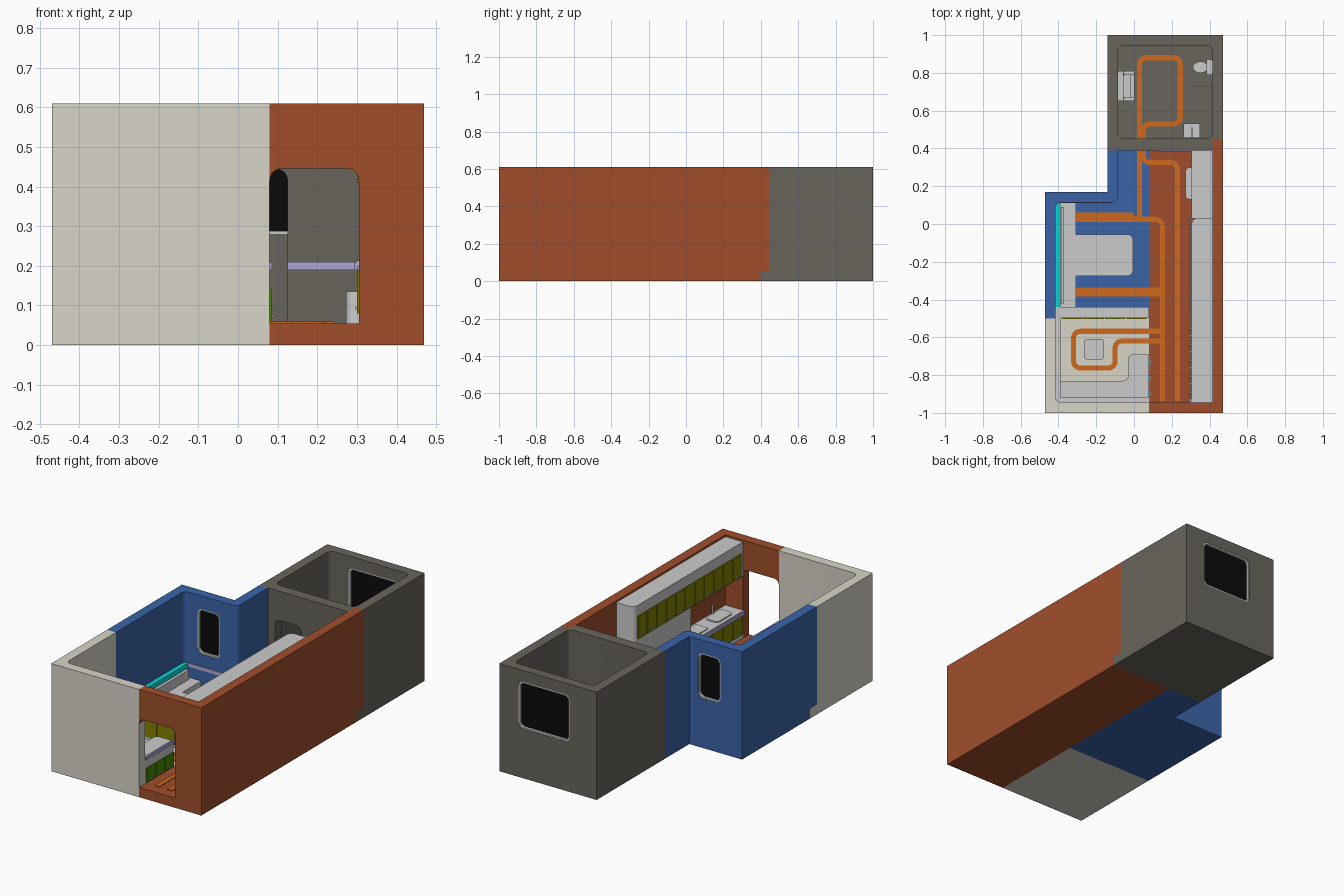
import bpy, bmesh, math
from mathutils import Vector

if "Cube" in bpy.data.objects:
    bpy.data.objects.remove(bpy.data.objects["Cube"])

COLORS = {
    "cream": (.69, .66, .58), "red": (.35, .076, .025), "blue": (.042, .127, .39),
    "slate": (.138, .13, .107), "orange": (.63, .138, .012), "teal": (0, .7, .7),
    "olive": (.22, .22, 0), "green": (.06, .25, 0), "lilac": (.45, .4, .7),
    "black": (.003, .003, .003)}
MATS = {}
for key, c in COLORS.items():
    MATS[key] = bpy.data.materials.new(key)
    MATS[key].diffuse_color = (*c, 1)

FLOOR, TOP = .055, .61


def finish(name, bm, col):
    bmesh.ops.recalc_face_normals(bm, faces=bm.faces)
    me = bpy.data.meshes.new(name)
    bm.to_mesh(me)
    bm.free()
    ob = bpy.data.objects.new(name, me)
    bpy.context.collection.objects.link(ob)
    if col:
        me.materials.append(MATS[col])
    return ob


def fillet(pts, r, closed=True, n=6):
    """Round the corners of a polygon or path; r is one radius or one per corner."""
    out, k = [], len(pts)
    rs = r if isinstance(r, (list, tuple)) else [r] * k
    for i, p in enumerate(pts):
        if rs[i] == 0 or (not closed and i in (0, k - 1)):
            out.append(Vector(p))
            continue
        p = Vector(p)
        a, b = Vector(pts[i - 1]) - p, Vector(pts[(i + 1) % k]) - p
        d = min(rs[i], .49 * a.length, .49 * b.length)
        a.normalize()
        b.normalize()
        for j in range(n + 1):
            t = math.pi / 2 * j / n
            out.append(p + d * (a * (1 - math.sin(t)) + b * (1 - math.cos(t))))
    return out


def prism(name, pts, lo, hi, col=None, axis="z"):
    place = {"z": lambda p, h: (p[0], p[1], h), "y": lambda p, h: (p[0], h, p[1])}[axis]
    bm = bmesh.new()
    a = [bm.verts.new(place(p, lo)) for p in pts]
    b = [bm.verts.new(place(p, hi)) for p in pts]
    bm.faces.new(a)
    bm.faces.new(b)
    for i in range(len(a)):
        j = (i + 1) % len(a)
        bm.faces.new((a[i], a[j], b[j], b[i]))
    return finish(name, bm, col)


def rect(x0, x1, y0, y1):
    return [(x0, y0), (x1, y0), (x1, y1), (x0, y1)]


def box(name, x0, x1, y0, y1, z0, z1, col=None, r=0):
    return prism(name, fillet(rect(x0, x1, y0, y1), r), z0, z1, col)


def cut(ob, *cutters):
    for c in cutters:
        m = ob.modifiers.new("cut", "BOOLEAN")
        m.object, m.operation, m.solver = c, "DIFFERENCE", "EXACT"
    dg = bpy.context.evaluated_depsgraph_get()
    me = bpy.data.meshes.new_from_object(ob.evaluated_get(dg))
    ob.modifiers.clear()
    ob.data = me


def ribbon(name, path, width=.027, r=.035):
    """Flat floor track along a rounded path."""
    pts = fillet(path, r, closed=False)
    bm, prev = bmesh.new(), None
    for i, p in enumerate(pts):
        t = (pts[min(i + 1, len(pts) - 1)] - pts[max(i - 1, 0)]).normalized()
        nrm = Vector((-t.y, t.x)) * width / 2
        row = [bm.verts.new((*(p + s * nrm), z)) for s, z in
               ((1, FLOOR), (1, FLOOR + .004), (-1, FLOOR + .004), (-1, FLOOR))]
        if prev:
            for j in range(4):
                k = (j + 1) % 4
                bm.faces.new((prev[j], prev[k], row[k], row[j]))
        else:
            bm.faces.new(row)
        prev = row
    bm.faces.new(prev)
    return finish(name, bm, "orange")


# --- floor slabs of the four modules
box("cream_floor", -.47, .08, -1, -.44, 0, FLOOR, "cream")
box("red_floor", .08, .47, -1, .39, 0, FLOOR, "red")
box("bath_floor", -.14, .47, .39, 1, 0, FLOOR, "slate")
prism("blue_floor", [(-.47, -.44), (.08, -.44), (.08, .39), (-.14, .39), (-.14, .17), (-.47, .17)],
      0, FLOOR, "blue")

# --- cutters for rooms, doors and windows
room = prism("room_cutter", fillet([(-.415, -.945), (.415, -.945), (.415, .5), (-.085, .5),
             (-.085, .115), (-.415, .115)], [.03, 0, 0, 0, .03, .03]), -.1, 1)
bath = box("bath_cutter", -.085, .415, .452, .945, -.1, 1, r=.03)
door = prism("door_cutter", fillet(rect(.08, .305, 0, .445), [0, 0, .03, .03]), -1.1, -.9, axis="y")
doorway = prism("doorway_cutter", fillet(rect(-.04, .125, 0, .445), [0, 0, .03, .03]), .3, .5, axis="y")
bath_win = prism("bath_window_cutter", fillet(rect(.03, .35, .28, .545), .03), .9, 1.1, axis="y")
blue_win = prism("blue_window_cutter", fillet(rect(-.335, -.195, .28, .535), .03), .05, .25, axis="y")

# --- walls
cut(prism("cream_wall", rect(-.47, .08, -1, -.5), FLOOR, TOP, "cream"), room)
box("cream_wall_foot", -.47, -.415, -.5, -.497, FLOOR, .06, "cream")
cut(prism("red_wall", [(.08, -1), (.47, -1), (.47, .45), (.415, .45), (.415, .39), (.08, .39)],
          FLOOR, TOP, "red"), room, door)
cut(prism("blue_wall", [(-.47, -.5), (.08, -.5), (.08, .39), (-.14, .39), (-.14, .17), (-.47, .17)],
          FLOOR, TOP, "blue"), room, blue_win)
cut(prism("bath_wall", [(-.14, .39), (.415, .39), (.415, .45), (.47, .45), (.47, 1), (-.14, 1)],
          FLOOR, TOP, "slate"), bath, doorway, bath_win)


# --- windows: pale frame around a black pane
def window(name, x0, x1, z0, z1, y0, y1):
    frame = prism(name + "_frame", fillet(rect(x0, x1, z0, z1), .03), y0, y1, axis="y")
    inner = prism(name + "_frame_cutter", fillet(rect(x0 + .008, x1 - .008, z0 + .008, z1 - .008), .025),
                  y0 - .1, y1 + .1, axis="y")
    inner.hide_render = True
    cut(frame, inner)
    bpy.data.objects.remove(inner)
    m = (y0 + y1) / 2
    prism(name + "_pane", fillet(rect(x0 + .004, x1 - .004, z0 + .004, z1 - .004), .028),
          m - .012, m + .012, "black", "y")


window("bath_window", .03, .35, .28, .545, .947, .998)
window("blue_window", -.335, -.195, .28, .535, .117, .168)
for c in (room, bath, door, doorway, bath_win, blue_win):
    bpy.data.objects.remove(c)

# --- floor tracks
ribbon("track_left", [(.15, -.94), (.15, .025), (.0, .025)])
ribbon("track_right", [(.23, -.94), (.23, .325), (.05, .325), (.05, .45)])
ribbon("track_bath", [(.0, .03), (.03, .03), (.03, .88), (.245, .88), (.245, .53), (.05, .53), (.05, .42)])
ribbon("track_cream", [(.15, -.62), (-.1, -.62), (-.1, -.762), (-.32, -.762), (-.32, -.568), (.15, -.568)])
ribbon("track_sofa_back", [(-.31, .035), (.0, .035)], .05)
ribbon("track_sofa_front", [(-.31, -.36), (.14, -.36)], .048)


# --- rows of cupboard fronts, each with a small handle
def fronts(name, x, y0, y1, count, z0, z1, col, side=-1):
    step = (y1 - y0) / count
    for i in range(count):
        a, b = y0 + i * step + .003, y0 + (i + 1) * step - .003
        box(f"{name}_{i}", min(x, x + side * .005), max(x, x + side * .005), a, b, z0, z1, col)
        h = x + side * .007
        box(f"{name}_handle_{i}", h - .003, h + .003, a + step * .3, b - step * .3, z0 + .01, z0 + .015)


# --- kitchen run along the right wall
prism("tall_unit", fillet(rect(.305, .415, -.48, .03), [0, 0, 0, .03][:2] + [0, .03]), FLOOR, .6)
wall_block = box("overhead_block", .305, .415, -.945, -.48, .405, .6)
fronts("overhead_door", .305, -.93, .0, 11, .41, .54, "olive")
box("kitchen_base", .305, .415, -.945, -.48, FLOOR, .2)
fronts("kitchen_drawer", .305, -.94, -.48, 5, .08, .185, "olive")
fronts("kitchen_mid_door", .305, -.42, -.05, 4, .08, .185, "olive")
box("kitchen_worktop", .3, .415, -.945, -.48, .2, .213)
box("worktop_edge", .293, .302, -.945, .03, .19, .21, "lilac")
box("hob", .32, .4, -.66, -.53, .213, .218, r=.01)
box("basin", .32, .4, -.88, -.74, .213, .22, r=.02)
box("tap", .395, .403, -.815, -.805, .213, .27)

# --- desk and stool at the back of the kitchen
box("desk_top", .305, .415, .03, .39, .19, .21)
box("desk_side", .305, .415, .37, .39, FLOOR, .19)
box("stool", .272, .35, .13, .3, FLOOR, .135, r=.022)
box("back_wall_rail", .125, .305, .383, .391, .19, .21, "lilac")
box("blue_wall_rail", -.39, -.12, .11, .116, .19, .21, "lilac")

# --- sofa with teal back and chaise
box("sofa_back", -.415, -.39, -.44, .11, FLOOR, .21, "teal")
box("sofa_seat", -.39, -.308, -.44, .11, FLOOR, .13)
chaise = [(-.308, -.275), (-.005, -.275), (-.005, -.055), (-.308, -.055)]
prism("sofa_chaise", fillet(chaise, [0, .03, .03, 0]), FLOOR, .13)
box("sofa_cushion", -.386, -.37, -.42, .09, .13, .185)

# --- cream corner: low partition, upstand, L counter and ottoman
box("low_partition", -.415, .08, -.498, -.44, FLOOR, .21)
for i in range(4):
    x = -.38 + i * .113
    box(f"partition_door_{i}", x, x + .107, -.503, -.497, .07, .17, "olive")
prism("side_upstand", rect(-.415, -.39, -.92, -.498), FLOOR, .21)
prism("front_upstand", fillet(rect(-.415, .08, -.945, -.918), [.025, 0, 0, 0]), FLOOR, .21)
ell = [(-.39, -.92), (.08, -.92), (.08, -.69), (-.03, -.69), (-.03, -.83), (-.39, -.83)]
prism("corner_counter", fillet(ell, [0, 0, 0, .025, .03, 0]), FLOOR, .2)
fronts("corner_drawer", .08, -.94, -.69, 3, .06, .14, "green", 1)
box("corner_counter_edge", .078, .086, -.945, -.69, .19, .21, "lilac")
box("ottoman", -.265, -.158, -.718, -.608, FLOOR, .12, r=.018)

# --- bathroom fittings
box("toilet_tank", .385, .415, .79, .87, FLOOR, .16, r=.006)
bowl = [(.352 + .04 * math.cos(t * math.pi / 12), .83 + .03 * math.sin(t * math.pi / 12)) for t in range(24)]
prism("toilet_bowl", bowl, FLOOR, .13)
box("shower_screen", .3, .415, .727, .731, FLOOR, .4)
box("vanity", .262, .35, .455, .533, FLOOR, .19)
box("vanity_basin", .275, .338, .47, .522, .19, .197, r=.012)
box("vanity_tap", .303, .309, .455, .51, .23, .236)
box("vanity_tap_post", .303, .309, .455, .462, .19, .23)
box("washer_left", -.085, -.055, .65, .81, FLOOR, .17)
box("washer_seat", -.055, -.02, .67, .79, FLOOR, .12)
for i, y in enumerate((.65, .79)):
    box(f"washer_arm_{i}", -.055, .003, y, y + .02, FLOOR, .15, r=.008)
box("washer_front", -.02, .003, .67, .79, FLOOR, .14)

for ob in bpy.context.scene.objects:
    ob.select_set(True)
    bpy.context.view_layer.objects.active = ob
bpy.ops.object.shade_smooth_by_angle(angle=math.radians(30))

for m in bpy.data.materials:
    if m.users and not m.is_grease_pencil:
        m.use_nodes = True
        m.node_tree.nodes["Principled BSDF"].inputs["Base Color"].default_value = m.diffuse_color
